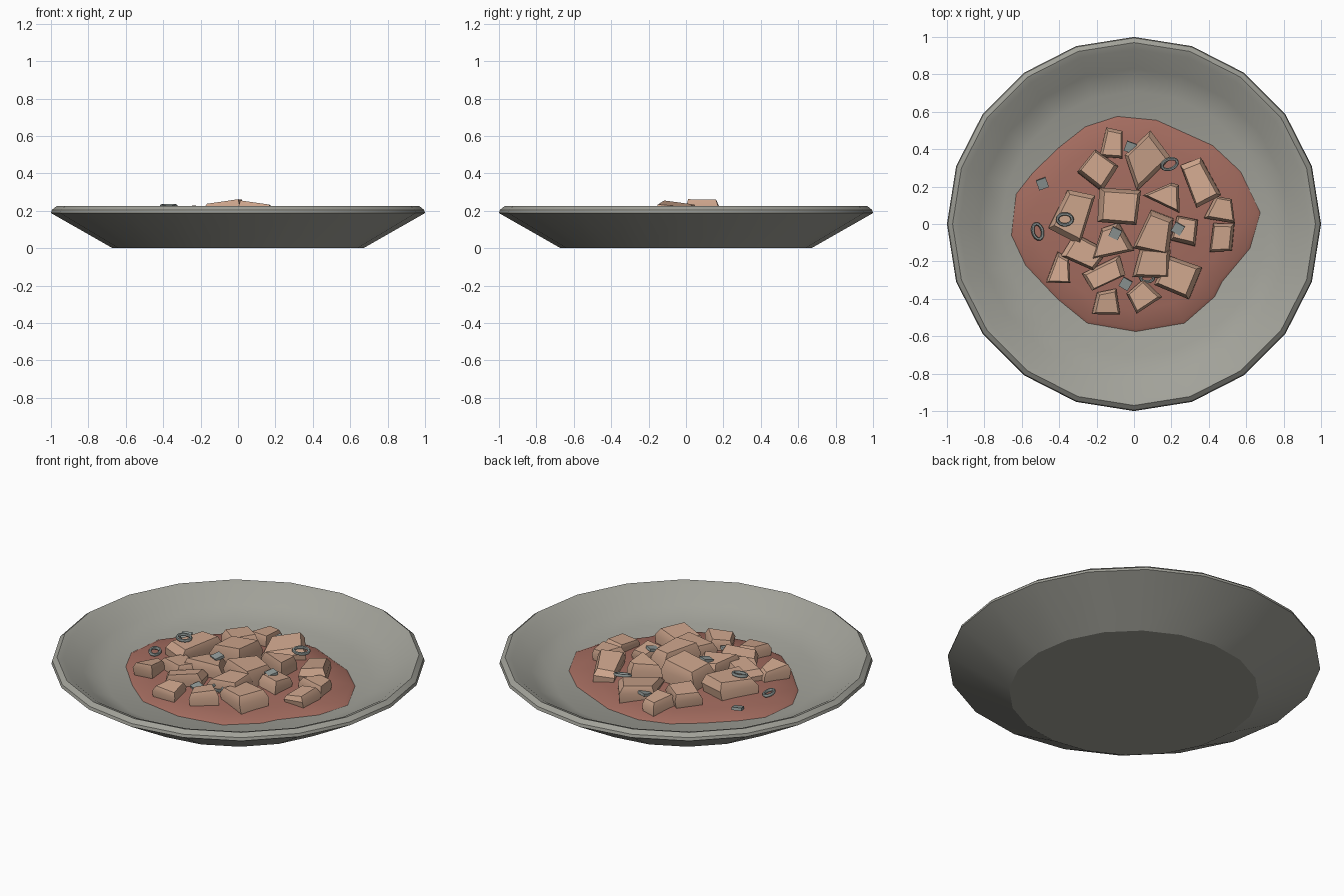
import bpy, bmesh, math, random
from mathutils import Matrix, Vector

if "Cube" in bpy.data.objects:
    bpy.data.objects.remove(bpy.data.objects["Cube"])

random.seed(4)


def material(name, rgb):
    m = bpy.data.materials.new(name)
    m.diffuse_color = (*rgb, 1)
    m.use_nodes = True
    m.node_tree.nodes["Principled BSDF"].inputs["Base Color"].default_value = m.diffuse_color
    return m


GREY = material("plate grey", (0.36, 0.36, 0.32))
RED = material("sauce red", (0.37, 0.15, 0.115))
TAN = material("meat tan", (0.62, 0.38, 0.265))
STEEL = material("garnish grey", (0.29, 0.33, 0.32))


def finish(name, bm, mat, angle=None):
    bmesh.ops.recalc_face_normals(bm, faces=bm.faces)
    me = bpy.data.meshes.new(name)
    bm.to_mesh(me)
    bm.free()
    me.materials.append(mat)
    ob = bpy.data.objects.new(name, me)
    bpy.context.collection.objects.link(ob)
    if angle:
        bpy.ops.object.select_all(action='DESELECT')
        ob.select_set(True)
        bpy.context.view_layer.objects.active = ob
        bpy.ops.object.shade_smooth_by_angle(angle=math.radians(angle))
    return ob


def loft(bm, rings, cap_start=True, cap_end=True):
    """Join rings of points with quads."""
    vs = [[bm.verts.new(p) for p in r] for r in rings]
    n = len(vs[0])
    for a, b in zip(vs, vs[1:]):
        for i in range(n):
            j = (i + 1) % n
            bm.faces.new((a[i], a[j], b[j], b[i]))
    if cap_start:
        bm.faces.new(vs[0][::-1])
    if cap_end:
        bm.faces.new(vs[-1])
    return vs


# Plate: 20-sided lathe
SIDES = 20
profile = [(0.67, 0), (1.0, 0.188), (0.995, 0.205), (0.97, 0.225),
           (0.935, 0.212), (0.83, 0.14), (0.71, 0.09)]
bm = bmesh.new()
loft(bm, [[(r * math.cos(2 * math.pi * i / SIDES), r * math.sin(2 * math.pi * i / SIDES), z)
           for i in range(SIDES)] for r, z in profile])
finish("plate", bm, GREY, 29)

# Sauce: low irregular dome
outline = [(-.09, .575), (.12, .555), (.42, .42), (.57, .28), (.675, .06), (.62, -.13),
           (.47, -.31), (.43, -.39), (.27, -.53), (.01, -.575), (-.25, -.53), (-.41, -.40),
           (-.58, -.22), (-.655, -.06), (-.63, .16), (-.54, .275), (-.40, .41), (-.26, .52)]
bm = bmesh.new()
loft(bm, [[(x * s, y * s, z) for x, y in outline]
          for s, z in ((1, 0.091), (0.97, 0.1), (0.8, 0.115), (0.5, 0.13), (0.2, 0.138))])
finish("sauce", bm, RED, 40)

# Meat chunks: x, y, width, depth, turn, top height, taper of the far end
chunks = [
    (-.115, .44, .12, .14, -5, .18, .9), (.07, .35, .25, .19, 37, .19, .75),
    (-.20, .28, .17, .17, 50, .20, .9), (.35, .23, .15, .25, 22, .19, .8),
    (.19, .165, .21, .14, -25, .21, .3), (.465, .08, .17, .14, -8, .18, .35),
    (.48, -.075, .12, .14, 0, .17, .9), (.275, -.045, .13, .16, -12, .19, .9),
    (.13, -.03, .17, .21, -15, .235, .9), (-.08, .095, .24, .17, -8, .25, .9),
    (-.10, -.08, .24, .15, 12, .21, .5), (-.34, .05, .19, .25, -15, .215, .8),
    (-.275, -.155, .20, .13, -30, .19, .9), (-.40, -.235, .14, .16, -5, .18, .45),
    (-.155, -.26, .24, .1, 28, .19, .95), (.085, -.2, .2, .16, -8, .21, .8),
    (.25, -.28, .22, .17, -18, .2, .9), (.045, -.38, .14, .13, 40, .19, .9),
    (-.155, -.415, .13, .13, 0, .175, .85)]
for k, (x, y, w, d, turn, top, taper) in enumerate(chunks):
    base = [(-w / 2, -d / 2), (w / 2, -d / 2), (w / 2 * taper, d / 2), (-w / 2 * taper, d / 2)]
    base = [(a + random.uniform(-.1, .1) * w, b + random.uniform(-.1, .1) * d) for a, b in base]
    shift = Vector((random.uniform(-.1, .1) * w, random.uniform(-.1, .1) * d))
    tilt = Vector((random.uniform(-.12, .12), random.uniform(-.12, .12)))
    rings = []
    for s, t in ((0.92, 0), (1.0, 0.65), (0.8, 1)):
        rings.append([(a * s + shift.x * t, b * s + shift.y * t,
                       0.092 + (top - 0.092) * t + t * (tilt.x * a + tilt.y * b))
                      for a, b in base])
    bm = bmesh.new()
    loft(bm, rings)
    bm.transform(Matrix.Translation((x, y, 0)) @ Matrix.Rotation(math.radians(turn), 4, 'Z'))
    finish(f"meat_chunk_{k + 1}", bm, TAN, 35)

# Garnish rings: oval tori
for k, (x, y, z, turn, a, b, tx) in enumerate([
        (-.37, .025, .225, 0, .04, .03, 8), (-.515, -.04, .13, 105, .042, .026, 12),
        (.19, .32, .185, 20, .043, .028, 15), (.07, -.29, .165, 0, .034, .02, 20)]):
    bm = bmesh.new()
    rows = []
    for i in range(14):
        u = 2 * math.pi * i / 14
        rows.append([((a + .009 * math.cos(v)) * math.cos(u), (b + .009 * math.cos(v)) * math.sin(u),
                      .009 * math.sin(v)) for v in (j * math.pi / 3 for j in range(6))])
    vs = loft(bm, rows, False, False)
    for j in range(6):
        n = (j + 1) % 6
        bm.faces.new((vs[-1][j], vs[-1][n], vs[0][n], vs[0][j]))
    bm.transform(Matrix.Translation((x, y, z)) @ Matrix.Rotation(math.radians(turn), 4, 'Z')
                 @ Matrix.Rotation(math.radians(tx), 4, 'X'))
    finish(f"garnish_ring_{k + 1}", bm, STEEL, 60)

# Garnish flakes: small thin squares
for k, (x, y, z, turn) in enumerate([(-.49, .215, .13, 20), (-.02, .41, .165, -20),
                                     (-.10, -.05, .213, -25), (.235, -.025, .195, -30),
                                     (-.045, -.32, .155, -30)]):
    bm = bmesh.new()
    bmesh.ops.create_cube(bm, size=1)
    bm.transform(Matrix.Translation((x, y, z)) @ Matrix.Rotation(math.radians(turn), 4, 'Z')
                 @ Matrix.Rotation(math.radians(12), 4, 'X') @ Matrix.Diagonal((.055, .055, .016, 1)))
    finish(f"garnish_flake_{k + 1}", bm, STEEL)
